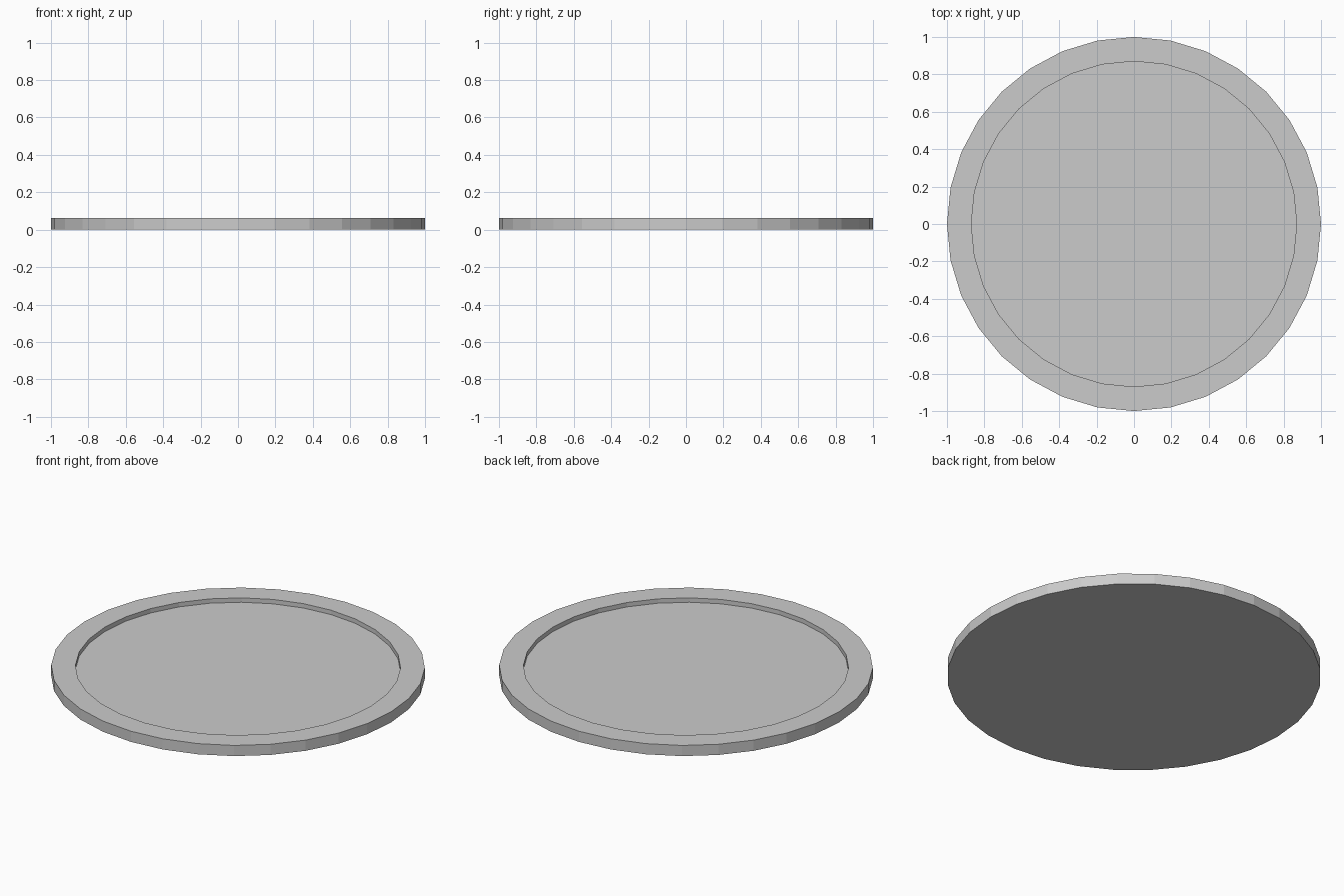
import bpy, bmesh

if "Cube" in bpy.data.objects:
    bpy.data.objects.remove(bpy.data.objects["Cube"])

SIDES = 32
RADIUS, HEIGHT = 1.0, 0.063
RECESS_RADIUS, RECESS_DEPTH = 0.87, 0.026

# Flat disc standing on the ground
bm = bmesh.new()
bmesh.ops.create_cone(bm, cap_ends=True, segments=SIDES, radius1=RADIUS,
                      radius2=RADIUS, depth=HEIGHT)
bmesh.ops.translate(bm, verts=bm.verts, vec=(0, 0, HEIGHT / 2))
bm.faces.ensure_lookup_table()
top = max(bm.faces, key=lambda f: f.calc_center_median().z)

# Raised rim: inset the top, then sink the floor with a vertical wall
bmesh.ops.inset_region(bm, faces=[top], thickness=0.05)
for v in top.verts:
    v.co.xy = v.co.xy.normalized() * RECESS_RADIUS
floor = bmesh.ops.extrude_discrete_faces(bm, faces=[top])["faces"][0]
for v in floor.verts:
    v.co.z = HEIGHT - RECESS_DEPTH
bmesh.ops.recalc_face_normals(bm, faces=bm.faces)

mesh = bpy.data.meshes.new("round_tray")
bm.to_mesh(mesh)
bm.free()
tray = bpy.data.objects.new("round_tray", mesh)
bpy.context.collection.objects.link(tray)
